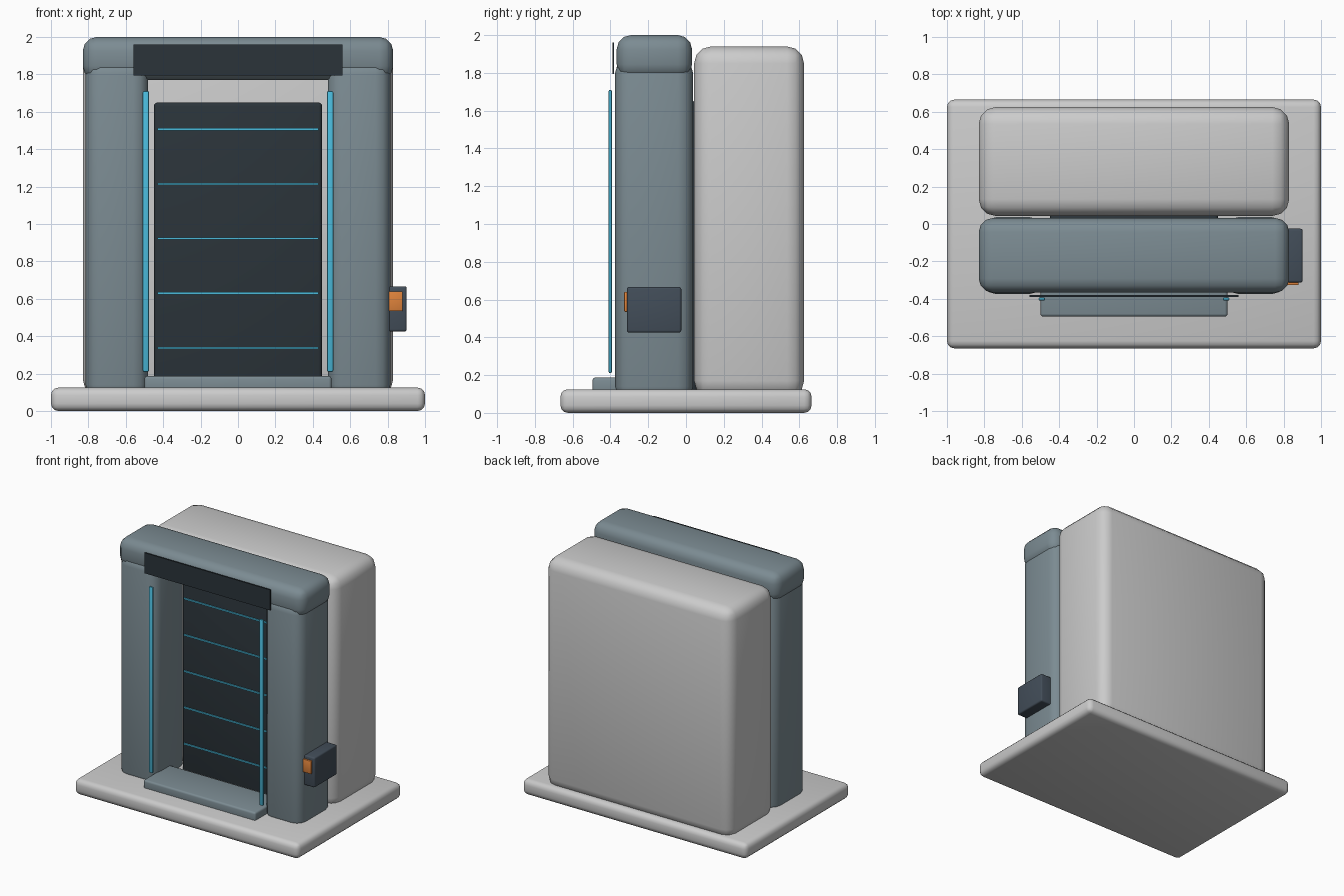
import bpy, math

if "Cube" in bpy.data.objects:
    bpy.data.objects.remove(bpy.data.objects["Cube"])


def material(name, rgb):
    m = bpy.data.materials.new(name)
    m.diffuse_color = (*rgb, 1)
    m.use_nodes = True
    m.node_tree.nodes["Principled BSDF"].inputs["Base Color"].default_value = m.diffuse_color
    return m


STEEL = material("steel_blue", (0.20, 0.26, 0.29))
DARK = material("dark_panel", (0.024, 0.034, 0.042))
GLOW = material("cyan_light", (0.07, 0.50, 0.72))
SLATE = material("slate", (0.055, 0.075, 0.10))
ORANGE = material("orange", (0.75, 0.23, 0.045))


def box(name, x, y, z, bevel=0.0, mat=None, segments=3):
    """Rounded box given its (min, max) range on each axis."""
    ranges = (x, y, z)
    bpy.ops.mesh.primitive_cube_add(size=1, location=[(a + b) / 2 for a, b in ranges])
    ob = bpy.context.object
    ob.name = name
    ob.scale = [b - a for a, b in ranges]
    bpy.ops.object.transform_apply(location=False, rotation=False, scale=True)
    if bevel:
        mod = ob.modifiers.new("Bevel", 'BEVEL')
        mod.width = bevel
        mod.segments = segments
        bpy.ops.object.modifier_apply(modifier="Bevel")
        bpy.ops.object.shade_smooth_by_angle(angle=math.radians(35))
    if mat:
        ob.data.materials.append(mat)
    return ob


# Ground slab and rear housing
box("base_slab", (-1, 1), (-0.665, 0.665), (0, 0.125), 0.04)
box("rear_housing", (-0.83, 0.83), (0.043, 0.625), (0.08, 1.94), 0.09)

# Portal frame: two pillars with edge lights, lintel and sign panel
for side, s in (("left", -1), ("right", 1)):
    box(f"{side}_pillar", sorted((s * 0.48, s * 0.815)), (-0.375, 0.037),
        (0.06, 1.88), 0.08, STEEL)
    box(f"{side}_light_strip", sorted((s * 0.475, s * 0.51)), (-0.41, -0.392),
        (0.21, 1.71), 0.008, GLOW, 2)
box("lintel", (-0.83, 0.83), (-0.367, 0.032), (1.77, 2.0), 0.075, STEEL)
box("sign_panel", (-0.56, 0.56), (-0.39, -0.38), (1.795, 1.96), 0, DARK)

# Recessed door with glowing seams
box("door", (-0.45, 0.45), (-0.07, 0.06), (0.10, 1.65), 0.02, DARK)
for i in range(5):
    z = 0.337 + i * 0.2925
    box(f"door_seam_{i + 1}", (-0.43, 0.43), (-0.08, -0.065),
        (z - 0.006, z + 0.006), 0, GLOW)

# Doorstep
box("doorstep", (-0.5, 0.5), (-0.495, -0.17), (0.10, 0.187), 0.015, STEEL)

# Control box with orange button on the right pillar
box("control_box", (0.76, 0.902), (-0.313, -0.025), (0.425, 0.667), 0.012, SLATE)
box("control_button", (0.78, 0.88), (-0.327, -0.305), (0.535, 0.64), 0.004, ORANGE, 2)
